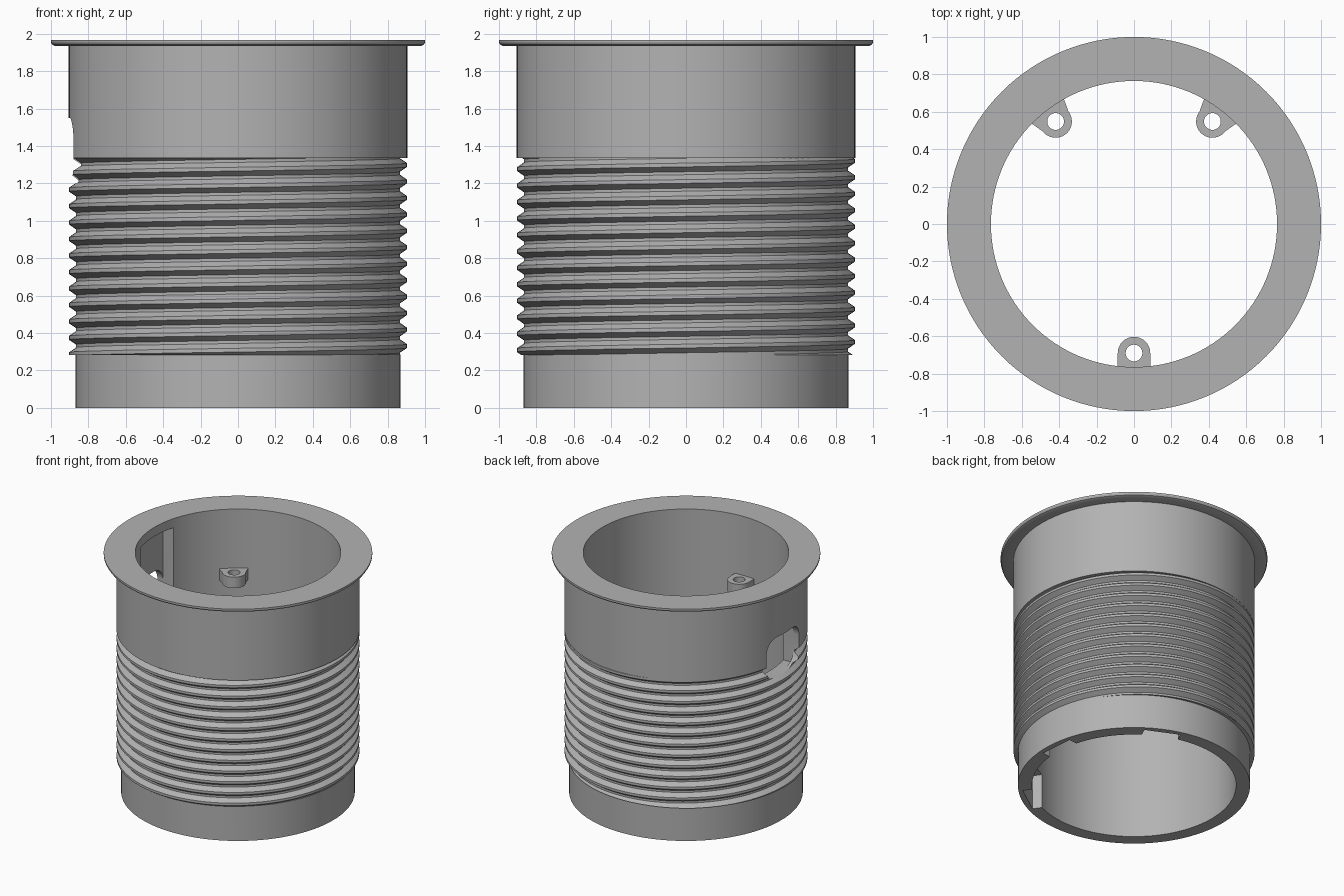
import bpy, bmesh
from math import sin, cos, pi, radians
from mathutils import Matrix

if "Cube" in bpy.data.objects:
    bpy.data.objects.remove(bpy.data.objects["Cube"], do_unlink=True)

SEG = 128
BORE = 0.765
THREAD_LOW, THREAD_HIGH, PITCH = 0.285, 1.337, 0.088

grey = bpy.data.materials.new("plain_grey")
grey.use_nodes = True
colour = (0.45, 0.45, 0.45, 1)
grey.diffuse_color = colour
grey.node_tree.nodes["Principled BSDF"].inputs["Base Color"].default_value = colour


def make_object(name, bm):
    bmesh.ops.recalc_face_normals(bm, faces=bm.faces)
    mesh = bpy.data.meshes.new(name)
    bm.to_mesh(mesh)
    bm.free()
    mesh.materials.append(grey)
    obj = bpy.data.objects.new(name, mesh)
    bpy.context.collection.objects.link(obj)
    return obj


def prism(name, outline, low, high, matrix=Matrix()):
    """Extrude a flat outline from low to high, then place it."""
    bm = bmesh.new()
    base = bm.faces.new([bm.verts.new((x, y, low)) for x, y in outline])
    top = bmesh.ops.extrude_face_region(bm, geom=[base], use_keep_orig=True)["geom"]
    moved = [v for v in top if isinstance(v, bmesh.types.BMVert)]
    bmesh.ops.translate(bm, verts=moved, vec=(0, 0, high - low))
    bm.transform(matrix)
    return make_object(name, bm)


def arc(cx, cy, r, start, end, steps):
    angles = [radians(start + (end - start) * i / steps) for i in range(steps + 1)]
    return [(cx + r * cos(a), cy + r * sin(a)) for a in angles]


def circle(cx, cy, r, steps):
    return arc(cx, cy, r, 0, 360, steps)[:-1]


def box_outline(x0, x1, y0, y1):
    return [(x0, y0), (x1, y0), (x1, y1), (x0, y1)]


def lathe(name, profile):
    bm = bmesh.new()
    rings = [[bm.verts.new((x, y, z)) for x, y in circle(0, 0, r, SEG)] for r, z in profile]
    for a, b in zip(rings, rings[1:]):
        for i in range(SEG):
            j = (i + 1) % SEG
            bm.faces.new((a[i], a[j], b[j], b[i]))
    bm.faces.new(rings[0])
    bm.faces.new(rings[-1])
    return make_object(name, bm)


def threaded_rod(name):
    """Sweep the tooth profile round a helix, then trim both ends flat."""
    tooth = [(0.904, -0.010), (0.904, 0.010), (0.866, 0.036), (0.866, 0.052)]
    crest = 1.21 - 13 * PITCH
    bm = bmesh.new()
    columns = []
    for i in range(SEG + 1):
        a = 2 * pi * i / SEG
        columns.append([bm.verts.new((r * cos(a), r * sin(a), crest + dz + PITCH * (t + i / SEG)))
                        for t in range(17) for r, dz in tooth])
    for a, b in zip(columns, columns[1:]):
        for k in range(len(a) - 1):
            bm.faces.new((a[k], b[k], b[k + 1], a[k + 1]))
    bmesh.ops.remove_doubles(bm, verts=bm.verts, dist=0.0001)
    for z, side in ((THREAD_LOW - 0.002, -1), (THREAD_HIGH, 1)):
        geom = bm.verts[:] + bm.edges[:] + bm.faces[:]
        bmesh.ops.bisect_plane(bm, geom=geom, plane_co=(0, 0, z), plane_no=(0, 0, side),
                               clear_outer=True)
        rim = [e for e in bm.edges if e.is_boundary
               and all(abs(v.co.z - z) < 0.0001 for v in e.verts)]
        bmesh.ops.holes_fill(bm, edges=rim, sides=0)
    return make_object(name, bm)


def combine(obj, tool, operation):
    mod = obj.modifiers.new(operation.lower(), 'BOOLEAN')
    mod.operation, mod.solver, mod.object = operation, 'EXACT', tool
    bpy.context.view_layer.objects.active = obj
    bpy.ops.object.modifier_apply(modifier=mod.name)
    bpy.data.objects.remove(tool, do_unlink=True)


def finish(obj):
    bpy.ops.object.select_all(action='DESELECT')
    obj.select_set(True)
    bpy.context.view_layer.objects.active = obj
    bpy.ops.object.shade_smooth_by_angle(angle=radians(25))


# Sleeve: plain foot, narrow waist under the thread, wide collar and flange
sleeve = lathe("threaded_sleeve", [
    (0.87, 0), (0.87, THREAD_LOW), (0.83, THREAD_LOW), (0.83, 1.335), (0.905, 1.335),
    (0.905, 1.935), (0.98, 1.935), (0.993, 1.941), (1.0, 1.953), (1.0, 1.965)])
combine(sleeve, threaded_rod("thread"), 'UNION')
combine(sleeve, prism("bore", circle(0, 0, BORE, SEG), -0.1, 2.1), 'DIFFERENCE')

# Pocket inside the right wall, below the flange
combine(sleeve, prism("pocket", box_outline(-0.83, -0.5, -0.21, 0.21), 1.2, 1.89), 'DIFFERENCE')

# Round-cornered window through that wall
r = 0.11
window = (arc(0.1, 1.44, r, 0, 90, 8) + arc(-0.1, 1.44, r, 90, 180, 8)
          + arc(-0.1, 1.31, r, 180, 270, 8) + arc(0.1, 1.31, r, 270, 360, 8))
stand = Matrix(((0, 0, 1, 0), (1, 0, 0, 0), (0, 1, 0, 0), (0, 0, 0, 1)))
combine(sleeve, prism("window", window, -1.1, -0.6, stand), 'DIFFERENCE')

# Six notches inside the foot
for k in range(6):
    turn = Matrix.Rotation(radians(5 + 60 * k), 4, 'Z')
    notch = prism("notch", box_outline(0.6, 0.825, -0.14, 0.14), -0.1, 0.285, turn)
    combine(sleeve, notch, 'DIFFERENCE')
finish(sleeve)

# Three screw tabs on the inner wall
for side, angle, root in (("front", 270, 0.087), ("back_left", 52.6, 0.118), ("back_right", 127.4, 0.118)):
    outline = [(0.79, root)] + arc(0.69, 0, 0.087, 90, 270, 20) + [(0.79, -root)]
    turn = Matrix.Rotation(radians(angle), 4, 'Z')
    tab = prism("screw_tab_" + side, outline, 1.39, 1.48, turn)
    combine(tab, prism("screw_hole", circle(0.69, 0, 0.045, 24), 1.3, 1.6, turn), 'DIFFERENCE')
    finish(tab)
